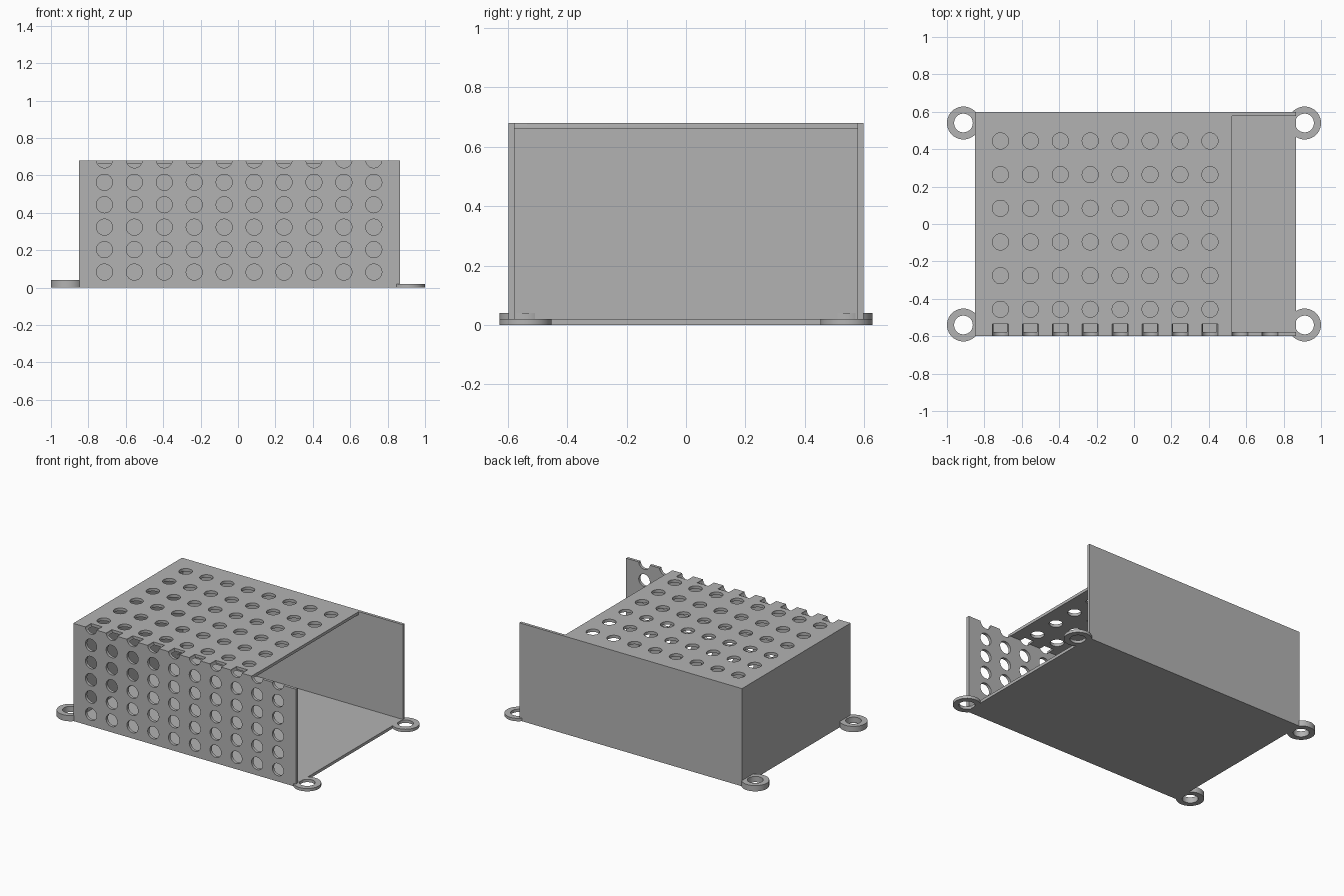
import bpy
import bmesh
from math import radians
from mathutils import Matrix, Vector

if "Cube" in bpy.data.objects:
    bpy.data.objects.remove(bpy.data.objects["Cube"])

grey = bpy.data.materials.new("plain grey")
grey.use_nodes = True
COLOUR = (0.45, 0.45, 0.45, 1)
grey.diffuse_color = COLOUR
grey.node_tree.nodes["Principled BSDF"].inputs["Base Color"].default_value = COLOUR

# Overall case dimensions
X0, X1, Y, H, T = -0.85, 0.865, 0.598, 0.68, 0.02
TOP_END = 0.525
HOLE_R = 0.043


def make_object(name, bm):
    mesh = bpy.data.meshes.new(name)
    bm.to_mesh(mesh)
    bm.free()
    mesh.materials.append(grey)
    obj = bpy.data.objects.new(name, mesh)
    bpy.context.collection.objects.link(obj)
    return obj


def box(name, low, high):
    low, high = Vector(low), Vector(high)
    bm = bmesh.new()
    matrix = Matrix.Translation((low + high) / 2) @ Matrix.Diagonal((high - low).to_4d())
    bmesh.ops.create_cube(bm, size=1, matrix=matrix)
    return make_object(name, bm)


def cylinders(name, centres, radius, depth, along_y=False):
    bm = bmesh.new()
    turn = Matrix.Rotation(radians(90), 4, "X") if along_y else Matrix()
    for centre in centres:
        bmesh.ops.create_cone(bm, cap_ends=True, segments=40, radius1=radius, radius2=radius,
                              depth=depth, matrix=Matrix.Translation(centre) @ turn)
    return make_object(name, bm)


def cut(obj, cutters):
    for cutter in cutters:
        cutter.hide_render = True
        mod = obj.modifiers.new("holes", "BOOLEAN")
        mod.operation, mod.solver, mod.object = "DIFFERENCE", "EXACT", cutter
    bpy.context.view_layer.update()
    evaluated = obj.evaluated_get(bpy.context.evaluated_depsgraph_get())
    mesh = bpy.data.meshes.new_from_object(evaluated)
    obj.modifiers.clear()
    obj.data = mesh


def smooth(obj):
    bpy.ops.object.select_all(action="DESELECT")
    obj.select_set(True)
    bpy.context.view_layer.objects.active = obj
    bpy.ops.object.shade_smooth_by_angle(angle=radians(30))


# Plain panels of the case, open at the +x end
box("floor", (X0, -Y, 0), (X1, Y, T))
box("back_wall", (X0, Y - T, T), (X1, Y, H))
box("end_wall", (X0, -Y + T, T), (X0 + T, Y - T, H - T))

# Perforated panels
front = box("front_wall", (X0, -Y, T), (X1, -Y + T, H))
top = box("top_panel", (X0, -Y + T, H - T), (TOP_END, Y - T, H))

# Hole grids; the highest front row also notches the top edge
columns = [-0.714 + 0.16 * i for i in range(10)]
front_holes = cylinders("front_hole_cutter",
                        [(x, -0.585, 0.083 + 0.12 * j) for x in columns for j in range(6)],
                        HOLE_R, 0.1, along_y=True)
top_holes = cylinders("top_hole_cutter",
                      [(x, -0.456 + 0.18 * j, H) for x in columns[:8] for j in range(6)],
                      HOLE_R, 0.1)
cut(front, [front_holes])
cut(top, [front_holes, top_holes])
for cutter in (front_holes, top_holes):
    bpy.data.objects.remove(cutter)
smooth(front)
smooth(top)

# Mounting rings, thicker at the closed end
for side, sx, height in (("left", 1, 0.02), ("right", -1, 0.04)):
    for end, sy in (("front", -1), ("back", 1)):
        centre = (0.912 * sx, 0.54 * sy, height / 2)
        ring = cylinders(f"{end}_{side}_mounting_ring", [centre], 0.088, height)
        bore = cylinders("bore_cutter", [centre], 0.05, 0.1)
        cut(ring, [bore])
        bpy.data.objects.remove(bore)
        smooth(ring)
